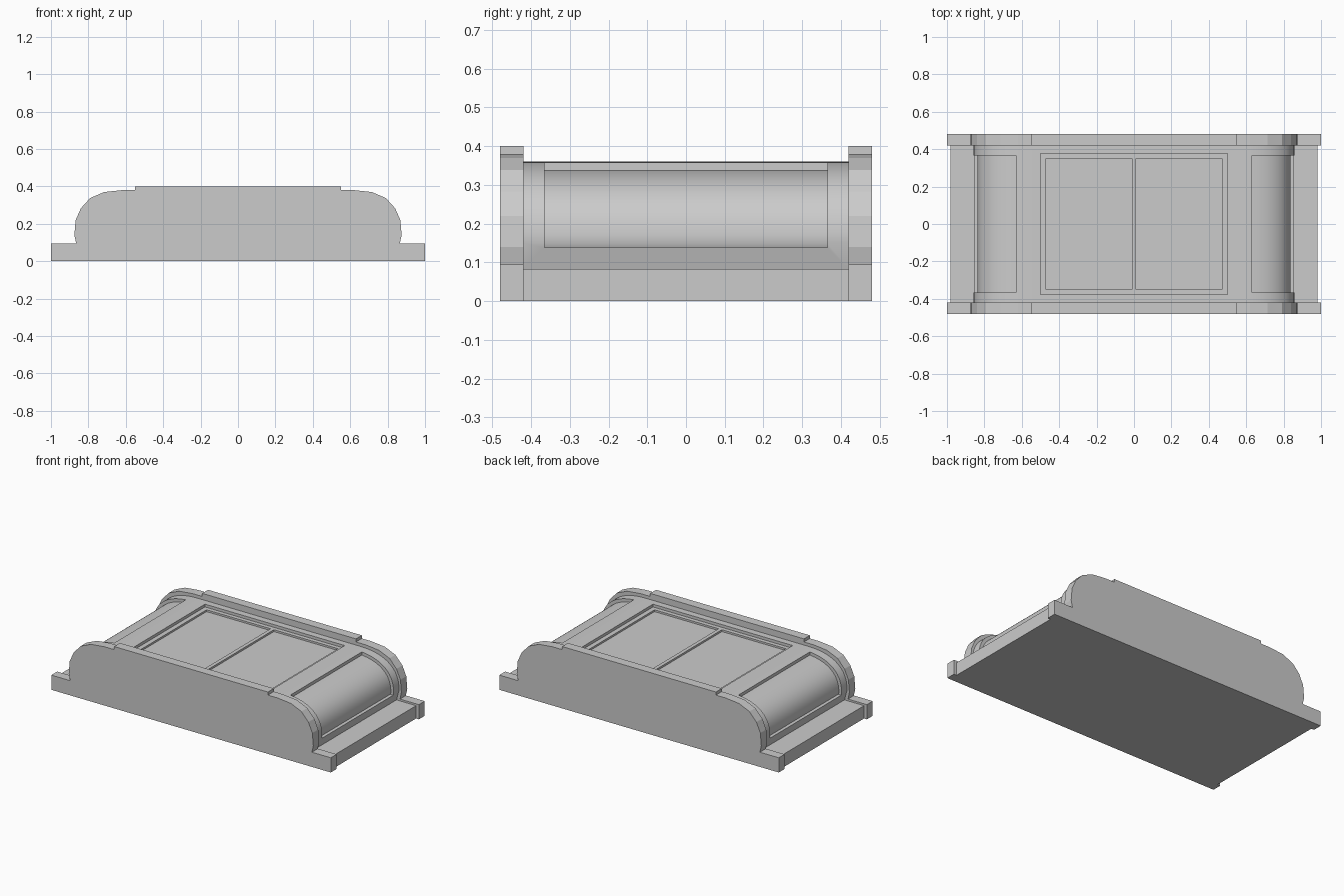
import bpy, bmesh, math

if "Cube" in bpy.data.objects:
    bpy.data.objects.remove(bpy.data.objects["Cube"])


def prism(name, profile, y0, y1):
    """Extrude an x-z profile along y."""
    bm = bmesh.new()
    face = bm.faces.new([bm.verts.new((x, y0, z)) for x, z in profile])
    new = bmesh.ops.extrude_face_region(bm, geom=[face])["geom"]
    for v in new:
        if isinstance(v, bmesh.types.BMVert):
            v.co.y = y1
    bmesh.ops.recalc_face_normals(bm, faces=bm.faces[:])
    mesh = bpy.data.meshes.new(name)
    bm.to_mesh(mesh)
    bm.free()
    ob = bpy.data.objects.new(name, mesh)
    bpy.context.collection.objects.link(ob)
    return ob


def symmetric(half):
    """Close a right-half profile with its mirror image."""
    return half + [(-x, z) for x, z in reversed(half)]


def rounded(rx, rz, end_x, steps=18):
    """Squarish quarter arc rising from the side to end_x at the top."""
    cx, cz, p = 0.57, 0.15, 2 / 2.4
    end = math.acos(((end_x - cx) / rx) ** (1 / p))
    arc = [i * end / steps for i in range(steps + 1)]
    return [(cx + rx * max(math.cos(a), 0) ** p,
             cz + rz * max(math.sin(a), 0) ** p) for a in arc]


def box(x0, x1, z0, z1):
    return [(x0, z0), (x1, z0), (x1, z1), (x0, z1)]


# Faceted side walls
wall = symmetric([(1, 0), (1, 0.095), (0.865, 0.095), (0.875, 0.14),
                  (0.868, 0.22), (0.84, 0.283), (0.79, 0.338),
                  (0.715, 0.37), (0.62, 0.38), (0.55, 0.38), (0.55, 0.40)])
prism("front_wall", wall, -0.48, -0.42)
prism("back_wall", wall, 0.42, 0.48)

# Central body with rounded shoulders and low end ledges
body = prism("body", symmetric([(0.98, 0), (0.98, 0.083), (0.84, 0.083)]
                               + rounded(0.288, 0.21, 0.571)), -0.42, 0.42)

# Recesses: curved end panels, roof frame, two roof panes
panel = [(0.833, 0.138)] + rounded(0.268, 0.19, 0.63) + [
    (0.63, 0.5), (1.2, 0.5), (1.2, 0.138)]
cuts = [(panel, 0.365), ([(-x, z) for x, z in panel], 0.365),
        (box(-0.5, 0.5, 0.342, 0.5), 0.377),
        (box(-0.47, -0.012, 0.33, 0.5), 0.35),
        (box(0.012, 0.47, 0.33, 0.5), 0.35)]
bpy.context.view_layer.objects.active = body
for profile, y in cuts:
    cutter = prism("recess_cutter", profile, -y, y)
    cutter.hide_render = True
    mod = body.modifiers.new("recess", "BOOLEAN")
    mod.operation = "DIFFERENCE"
    mod.solver = "EXACT"
    mod.object = cutter
    bpy.ops.object.modifier_apply(modifier=mod.name)
    bpy.data.objects.remove(cutter, do_unlink=True)

# Smooth the rounded shoulders only
bpy.ops.object.select_all(action="DESELECT")
body.select_set(True)
bpy.ops.object.shade_smooth_by_angle(angle=math.radians(25))
